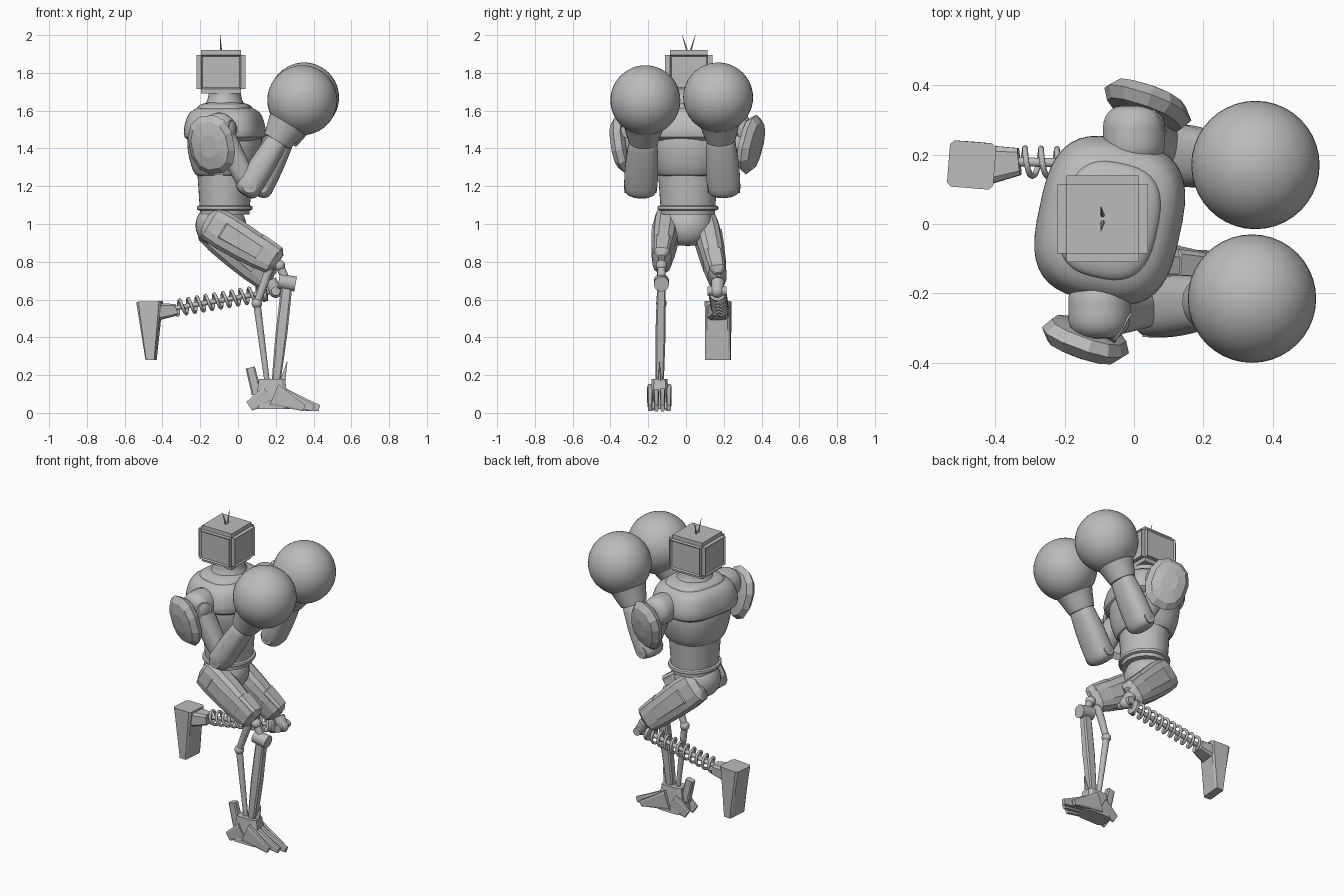
import bpy, bmesh
from math import sin, cos, pi, sqrt, radians, copysign
from mathutils import Vector, Matrix

default_cube = bpy.data.objects.get("Cube")
if default_cube:
    bpy.data.objects.remove(default_cube, do_unlink=True)

grey = bpy.data.materials.new("plain_grey")
grey.use_nodes = True
grey.diffuse_color = (.5, .5, .5, 1)
grey.node_tree.nodes["Principled BSDF"].inputs["Base Color"].default_value = grey.diffuse_color


def finish(name, bm, smooth=True):
    bmesh.ops.recalc_face_normals(bm, faces=bm.faces)
    mesh = bpy.data.meshes.new(name)
    bm.to_mesh(mesh)
    bm.free()
    mesh.materials.append(grey)
    part = bpy.data.objects.new(name, mesh)
    bpy.context.collection.objects.link(part)
    if smooth:
        bpy.ops.object.select_all(action="DESELECT")
        part.select_set(True)
        bpy.context.view_layer.objects.active = part
        bpy.ops.object.shade_smooth_by_angle(angle=radians(35))


def limb(name, start, end, size, flat=1, taper=1, thin=1, bulge=0, cap=0, power=2,
         sides=24, steps=14, side=(0, 1, 0), smooth=True):
    """Superellipse tube; size is the half width along side, flat the depth ratio,
    taper scales the far end and thin scales its depth alone."""
    start, end, across = Vector(start), Vector(end), Vector(side)
    axis = (end - start).normalized()
    across = (across - axis * across.dot(axis)).normalized()
    depth = axis.cross(across) * flat
    bm = bmesh.new()
    loops = []
    for step in range(steps + 1):
        t = (1 - cos(pi * step / steps)) / 2
        radius = size * (1 + (taper - 1) * t) * (1 + bulge * sin(pi * t))
        near_end = min(t, 1 - t)
        if near_end < cap:
            radius *= .4 + .6 * sqrt(1 - (1 - near_end / cap) ** 2)
        slim = depth * (1 + (thin - 1) * t)
        loop = []
        for corner in range(sides):
            angle = 2 * pi * (corner + .5) / sides
            a, b = (copysign(abs(f) ** (2 / power), f) for f in (cos(angle), sin(angle)))
            loop.append(bm.verts.new(start.lerp(end, t) + (across * a + slim * b) * radius))
        loops.append(loop)
    for low, high in zip(loops, loops[1:]):
        for i in range(sides):
            j = (i + 1) % sides
            bm.faces.new((low[i], low[j], high[j], high[i]))
    bm.faces.new(loops[0])
    bm.faces.new(loops[-1])
    finish(name, bm, smooth)


def block(name, start, end, size, **shape):
    """Faceted limb with a chamfered box section."""
    settings = dict(sides=8, power=5, steps=4, smooth=False)
    settings.update(shape)
    limb(name, start, end, size, **settings)


def ball(name, centre, radius):
    bm = bmesh.new()
    bmesh.ops.create_uvsphere(bm, u_segments=40, v_segments=24, radius=radius,
                              matrix=Matrix.Translation(centre))
    finish(name, bm)


# Head: chamfered box with shallow recessed screens, and two thin antennae
head_centre = Vector((-.09, .015, 1.805))
bm = bmesh.new()
bmesh.ops.create_cube(bm, matrix=Matrix.Translation(head_centre) @ Matrix.Diagonal((.26, .25, .23, 1)))
bmesh.ops.bevel(bm, geom=bm.edges[:], offset=.025, segments=2, affect="EDGES")
screens = [f for f in bm.faces if f.calc_area() > .02 and abs(f.normal.z) < .5]
bmesh.ops.inset_individual(bm, faces=screens, thickness=.01, depth=-.008)
finish("head", bm, smooth=False)
for lean in (-.035, .035):
    root = head_centre + Vector((0, lean / 4, .11))
    limb("antenna", root, head_centre + Vector((-.005, lean, .195)), .006, taper=.2, sides=6)

# Torso, turned slightly toward the right
yaw = radians(-12)
facing = (cos(yaw), sin(yaw), 0)


def trunk(name, low, high, size, flat, **shape):
    limb(name, (-.07, .01, low), (-.07, .01, high), size, flat, side=facing, sides=40, **shape)


trunk("abdomen", 1.05, 1.35, .13, 1.1, taper=1.15)
trunk("chest", 1.24, 1.62, .15, 1.06, bulge=.3, cap=.08, power=2.3)
trunk("shoulder_yoke", 1.42, 1.63, .2, 1.15, taper=.8, bulge=.12, cap=.25, power=3)
trunk("collar", 1.57, 1.645, .148, 1.2, taper=.9, cap=.4, power=2.8)
trunk("neck", 1.6, 1.72, .13, 1.1, taper=.65, bulge=-.15)
trunk("belt", 1.065, 1.105, .147, 1.1, cap=.35)
limb("pelvis", (-.1, .01, .89), (-.08, .01, 1.09), .135, cap=.5, side=facing)

# Arms: shoulder, elbow and glove centres place everything else
arms = {"right": ((-.1, -.26, 1.5), (.06, -.24, 1.2), (.34, -.215, 1.655)),
        "left": ((0, .27, 1.5), (.12, .2, 1.2), (.35, .17, 1.67))}
for tag, joints in arms.items():
    shoulder, elbow, glove = map(Vector, joints)
    sign = copysign(1, shoulder.y)
    out = Vector((0, sign, 0))
    limb(tag + "_shoulder", shoulder - out * .1, shoulder + out * .07, .09, cap=.35, side=(1, 0, 0))
    front = shoulder + Vector((.07, 0, 0)) + out * .04
    limb(tag + "_shoulder_joint", shoulder, front, .05)
    limb(tag + "_upper_arm", shoulder, elbow, .07, taper=.75, power=2.4)
    limb(tag + "_elbow", elbow - out * .085, elbow + out * .085, .036, side=(1, 0, 0))
    wrist = elbow.lerp(glove, .58)
    heel = elbow.lerp(glove, -.1)
    limb(tag + "_forearm", heel, wrist, .086, flat=.78, taper=.82, bulge=.12, cap=.12, power=2.5)
    limb(tag + "_glove_cuff", elbow.lerp(glove, .52), glove, .078, taper=2.3, bulge=-.1)
    ball(tag + "_glove", glove, .185)
    # Shoulder pad: faceted shield facing outward and a little down
    normal = Vector((sign * .35, sign, -.2)).normalized()
    pad = shoulder + Vector((sign * .04, sign * .075, -.08))
    block(tag + "_shoulder_pad", pad - normal * .045, pad + normal * .045, .135, flat=1.25,
          taper=.9, cap=.5, sides=12, power=2.4, side=(1, 0, .2))

# Thighs: faceted core, side panel and knee guard
thighs = {"right": ((-.17, -.1, 1.02), (.21, -.13, .79)),
          "left": ((-.17, .1, 1.01), (.17, .17, .7))}
for tag, joints in thighs.items():
    hip, knee = map(Vector, joints)
    block(tag + "_thigh", hip, knee, .068, flat=1.5, taper=.75, bulge=.1, cap=.12,
          sides=12, power=3, steps=6)
    block(tag + "_thigh_panel", hip.lerp(knee, .15), hip.lerp(knee, .85), .08, flat=.8,
          taper=.75, cap=.2)
    raised = Vector((.02, 0, .03))
    block(tag + "_knee_guard", hip.lerp(knee, .62) + raised, knee + raised, .052, flat=1.2,
          taper=.8, cap=.2)

# Standing right shin: knee axle, calf and rear rod
knee, rear, ankle = map(Vector, ((.26, -.13, .69), (.1, -.13, .58), (.2, -.14, .15)))
upper = Vector((.22, -.13, .78))
along_x = Vector((.045, 0, -.008))
ball("right_knee_ball", upper, .03)
limb("right_knee_strut", upper, knee, .022)
limb("right_knee_axle", knee - along_x, knee + along_x, .04)
limb("right_knee_link", upper - along_x, rear, .024, taper=.8)
ball("right_rear_joint", rear, .028)
limb("right_rear_rod", rear, ankle - along_x, .02, taper=.7)
block("right_shin", knee, ankle, .022, flat=1.3, thin=.8, bulge=.25)

# Standing foot: ankle block, toes, heel claws and fins
block("right_foot", (.18, -.14, .02), (.18, -.14, .18), .095, flat=.6, taper=.75, side=(1, 0, 0))
for i, reach in enumerate((.35, .4, .43, .38)):
    y = -.19 + .033 * i
    block("right_toe", (.19, y, .095), (reach, y, .025), .016, flat=4, thin=.4, taper=.7)
for y in (-.18, -.1):
    block("right_heel_claw", (.16, y, .1), (.06, y, .035), .016, flat=3, taper=.6)
block("right_heel_fin", (.1, -.14, .1), (.065, -.14, .24), .022, flat=1.3, taper=.9)
block("right_instep_fin", (.23, -.14, .14), (.26, -.14, .27), .012, flat=1.5, taper=.1)

# Raised left shin: rod inside a coil spring
joint, heel = Vector((.2, .165, .645)), Vector((-.36, .18, .55))
half_axle = Vector((0, .05, 0))
ball("left_knee_ball", joint, .036)
limb("left_knee_axle", joint - half_axle, joint + half_axle, .024, side=(1, 0, 0))
limb("left_knee_strut", thighs["left"][1], joint, .034)
limb("left_shin_rod", joint, heel, .013)
limb("left_spring_seat", joint.lerp(heel, .08), joint.lerp(heel, .13), .045, cap=.2)

path = bpy.data.curves.new("left_spring", "CURVE")
path.dimensions, path.bevel_depth, path.bevel_resolution = "3D", .0085, 2
path.materials.append(grey)
turns, steps = 10, 20
coil = path.splines.new("POLY")
coil.points.add(turns * steps)
along = (heel - joint).normalized()
across = along.cross(half_axle).normalized()
other = along.cross(across)
for i, point in enumerate(coil.points):
    turn = 2 * pi * i / steps
    centre = joint.lerp(heel, .12 + .82 * i / (turns * steps))
    point.co = (*(centre + (across * cos(turn) + other * sin(turn)) * .04), 1)
bpy.context.collection.objects.link(bpy.data.objects.new("left_spring", path))

# Raised foot: ankle collar and a wedge hanging from the heel to the toe
block("left_ankle", (-.33, .18, .545), (-.43, .17, .535), .04, flat=.8, taper=1.5)
block("left_foot", (-.468, .17, .59), (-.46, .17, .28), .068, thin=.38, power=9,
      side=(.08, 1, 0))
